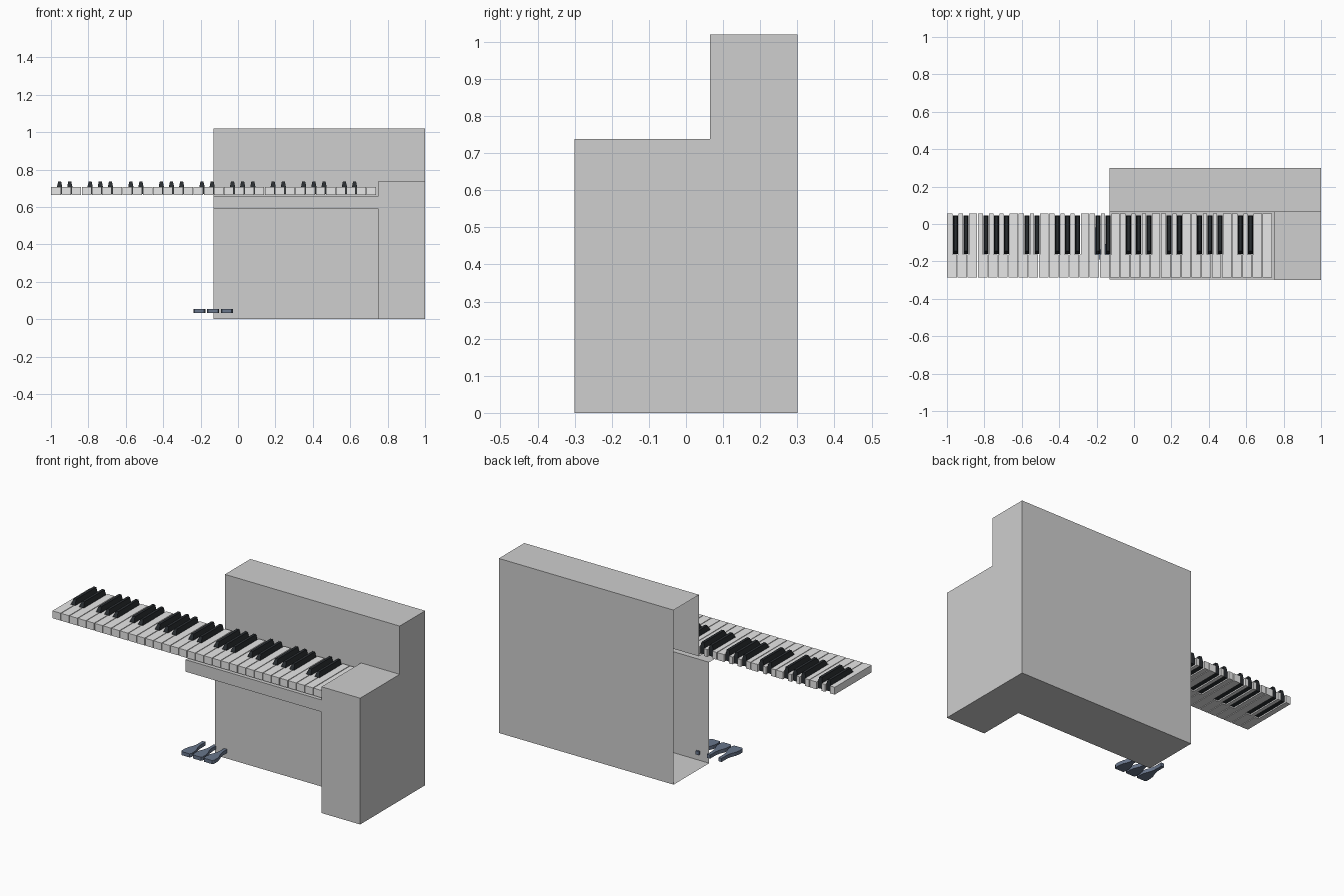
import bpy, bmesh

if "Cube" in bpy.data.objects:
    bpy.data.objects.remove(bpy.data.objects["Cube"])

def material(name, rgb):
    m = bpy.data.materials.new(name)
    m.diffuse_color = (*rgb, 1)
    m.use_nodes = True
    m.node_tree.nodes["Principled BSDF"].inputs["Base Color"].default_value = m.diffuse_color
    return m

GREY = material("cabinet grey", (0.62, 0.62, 0.62))
IVORY = material("key white", (0.8, 0.8, 0.8))
EBONY = material("key black", (0.022, 0.026, 0.03))
STEEL = material("pedal blue grey", (0.14, 0.18, 0.26))

def finish(bm, name, mat):
    me = bpy.data.meshes.new(name)
    bm.to_mesh(me)
    bm.free()
    me.materials.append(mat)
    ob = bpy.data.objects.new(name, me)
    bpy.context.collection.objects.link(ob)
    return ob

def sheet(bm, profile, x0, x1):
    """Sweep an open (y, z) profile along x."""
    rows = [[bm.verts.new((x, y, z)) for y, z in profile] for x in (x0, x1)]
    for i in range(len(profile) - 1):
        bm.faces.new((rows[0][i], rows[0][i + 1], rows[1][i + 1], rows[1][i]))

def loft(bm, low, high):
    """Closed solid between two matching 3D outlines (counter-clockwise from above)."""
    a = [bm.verts.new(p) for p in low]
    b = [bm.verts.new(p) for p in high]
    bm.faces.new(a[::-1])
    bm.faces.new(b)
    n = len(a)
    for i in range(n):
        j = (i + 1) % n
        bm.faces.new((a[i], a[j], b[j], b[i]))

# Cabinet: hollow half shell, open at its left end
LEFT, CHEEK, RIGHT = -0.13, 0.75, 1.0
FRONT, PANEL, KNEE, BACK = -0.298, 0.065, -0.028, 0.3
TOP, SHELF_TOP, SHELF_LOW = 1.02, 0.66, 0.59
bm = bmesh.new()
sheet(bm, [(KNEE, 0), (BACK, 0), (BACK, TOP), (PANEL, TOP), (PANEL, SHELF_TOP)], LEFT, RIGHT)
sheet(bm, [(PANEL, SHELF_TOP), (FRONT, SHELF_TOP), (FRONT, SHELF_LOW),
           (KNEE, SHELF_LOW), (KNEE, 0)], LEFT, CHEEK)
bm.faces.new([bm.verts.new((RIGHT, y, z)) for y, z in
              ((PANEL, 0), (BACK, 0), (BACK, TOP), (PANEL, TOP))])
bmesh.ops.remove_doubles(bm, verts=bm.verts, dist=1e-4)
for f in bm.faces:  # turn every panel outwards
    c, n = f.calc_center_median(), f.normal
    f.normal_update()
    out = {0: 1, 1: 1 if c.y > 0.1 else -1, 2: 1 if c.z > 0.62 else -1}
    axis = max(range(3), key=lambda i: abs(f.normal[i]))
    if f.normal[axis] * out[axis] < 0:
        f.normal_flip()
finish(bm, "cabinet", GREY)

# Cheek block at the right of the keyboard
bm = bmesh.new()
rect = [(CHEEK, -0.3), (RIGHT, -0.3), (RIGHT, PANEL), (CHEEK, PANEL)]
loft(bm, [(x, y, 0) for x, y in rect], [(x, y, 0.738) for x, y in rect])
bm.normal_update()
bmesh.ops.delete(bm, geom=[f for f in bm.faces if f.normal.y > 0.9], context='FACES')
finish(bm, "cheek_block", GREY)

# Keyboard: 32 naturals with notches, sharps repeat every seven keys
N, X0, X1 = 32, -1.0, 0.74
S = (X1 - X0) / N
GAP = 0.002
def has_sharp(k):
    return 0 < k < N and k % 7 in (1, 2, 4, 5, 6)

whites, blacks = bmesh.new(), bmesh.new()
for k in range(N):
    l, r = X0 + k * S + GAP, X0 + (k + 1) * S - GAP
    if k == 0:
        l = X0
    rl = l + 0.12 * S if has_sharp(k) else l
    rr = r - 0.41 * S if has_sharp(k + 1) else r
    y0, y1, y2 = -0.285, -0.163, 0.055
    outline = [(l, y0), (r, y0), (r, y1)]
    if rr < r:
        outline.append((rr, y1))
    outline += [(rr, y2), (rl, y2)]
    if rl > l:
        outline.append((rl, y1))
    outline.append((l, y1))
    loft(whites, [(x, y, 0.665) for x, y in outline], [(x, y, 0.708) for x, y in outline])
    if has_sharp(k):
        c = X0 + (k - 0.15) * S
        def ring(h, ya, yb, z):
            return [(c - h, ya, z), (c + h, ya, z), (c + h, yb, z), (c - h, yb, z)]
        loft(blacks, ring(0.0135, -0.16, 0.045, 0.67), ring(0.0135, -0.16, 0.045, 0.71))
        loft(blacks, ring(0.0135, -0.16, 0.045, 0.71), ring(0.008, -0.145, 0.042, 0.736))
finish(whites, "white_keys", IVORY)
finish(blacks, "black_keys", EBONY)

# Pedals: flared paddles on narrow stems that pass through the knee panel
half = [(0.026, -0.19), (0.032, -0.18), (0.032, -0.15), (0.027, -0.125),
        (0.015, -0.095), (0.01, -0.07), (0.01, -0.018)]
for i, name in enumerate(("left", "middle", "right")):
    c = -0.207 + 0.0735 * i
    outline = [(c + x, y) for x, y in half] + [(c - x, y) for x, y in half[::-1]]
    bm = bmesh.new()
    loft(bm, [(x, y, 0.034) for x, y in outline], [(x, y, 0.055) for x, y in outline])
    finish(bm, name + "_pedal", STEEL)
